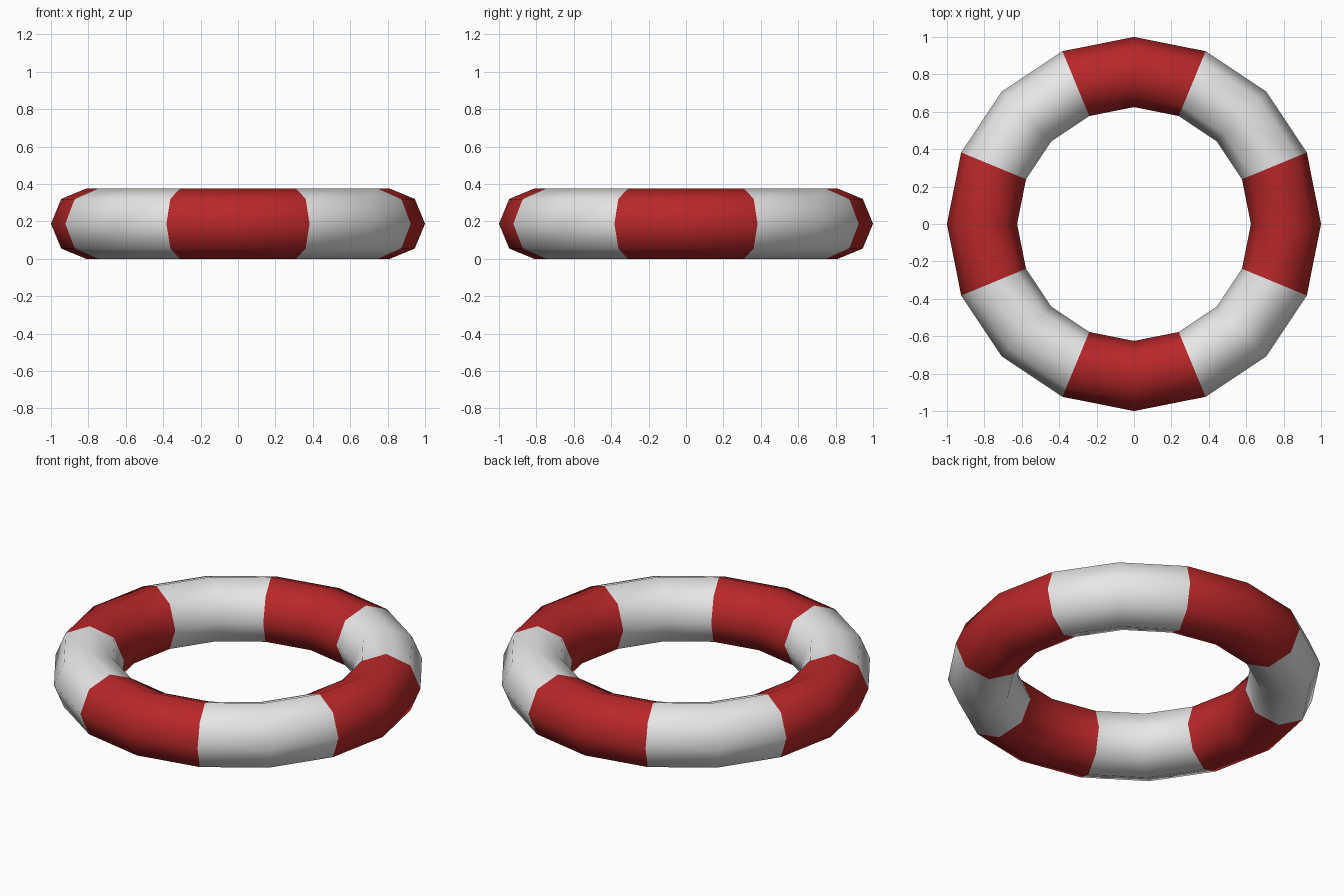
import bpy, math

if "Cube" in bpy.data.objects:
    bpy.data.objects.remove(bpy.data.objects["Cube"])

R, r = 0.8125, 0.1875          # ring radius, tube radius


def material(name, rgb):
    m = bpy.data.materials.new(name)
    m.diffuse_color = (*rgb, 1.0)
    m.use_nodes = True
    m.node_tree.nodes["Principled BSDF"].inputs["Base Color"].default_value = m.diffuse_color
    return m


# Life ring: low-poly torus lying on the ground, vertices on the axes
bpy.ops.mesh.primitive_torus_add(major_segments=16, minor_segments=8,
                                 major_radius=R, minor_radius=r,
                                 location=(0, 0, r))
ring = bpy.context.object
ring.name = ring.data.name = "life_ring"
ring.data.materials.append(material("white", (0.8, 0.8, 0.8)))
ring.data.materials.append(material("red", (0.48, 0.02, 0.022)))

# Red bands centred on the four axis directions, white between them
for p in ring.data.polygons:
    a = math.degrees(math.atan2(p.center.y, p.center.x))
    p.material_index = 1 if (a + 22.5) % 90 < 45 else 0
    p.use_smooth = True
